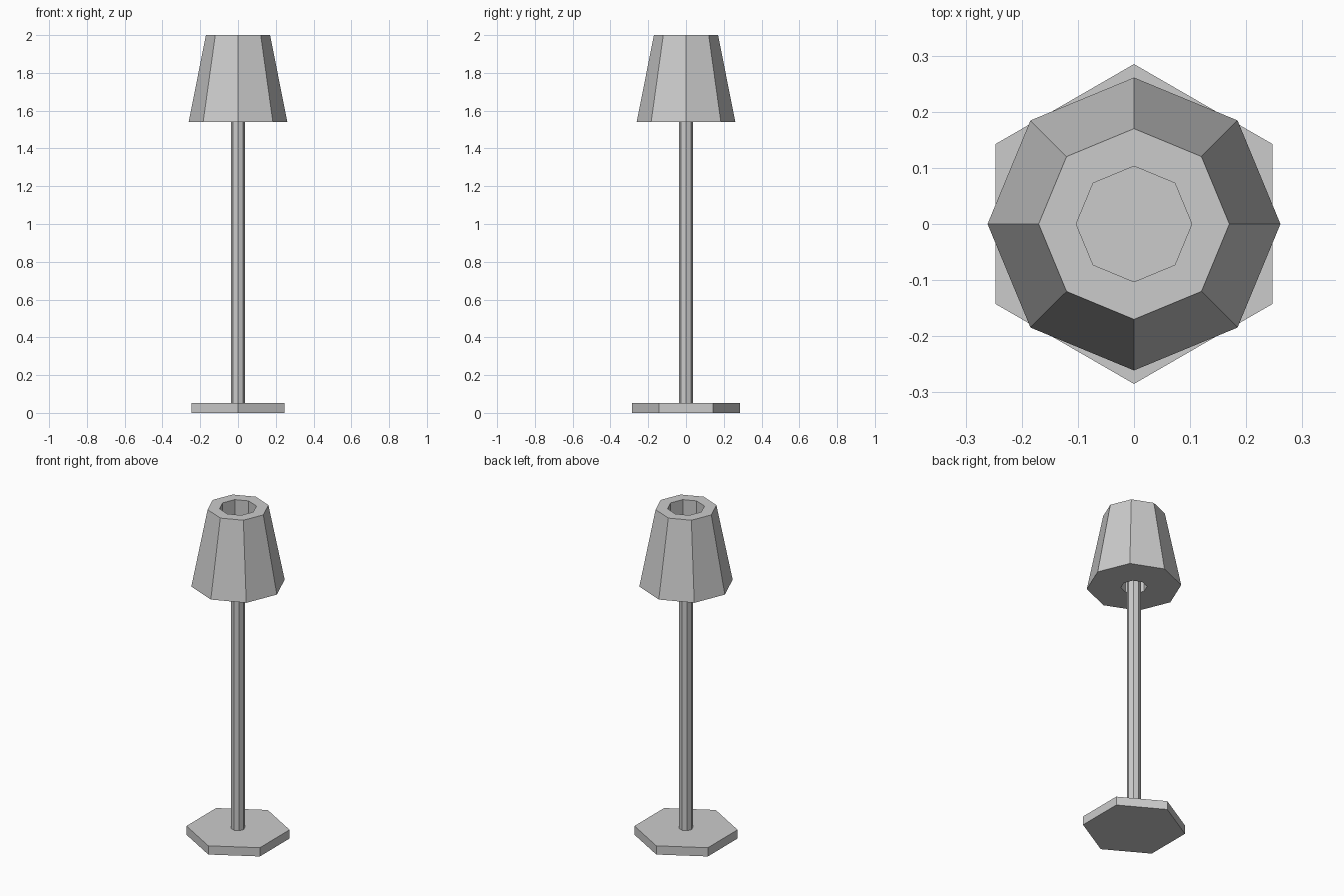
import bpy, bmesh
from math import cos, sin, pi

if "Cube" in bpy.data.objects:
    bpy.data.objects.remove(bpy.data.objects["Cube"])


def lathe(name, sides, profile, turn=0.0):
    """Revolve (radius, z) points into a closed faceted solid, capped at both ends."""
    bm = bmesh.new()
    rings = [[bm.verts.new((r * cos(turn + 2 * pi * i / sides),
                            r * sin(turn + 2 * pi * i / sides), z))
              for i in range(sides)] for r, z in profile]
    for a, b in zip(rings, rings[1:]):
        for i in range(sides):
            j = (i + 1) % sides
            bm.faces.new((a[i], a[j], b[j], b[i]))
    bm.faces.new(rings[0])
    bm.faces.new(rings[-1])
    bmesh.ops.recalc_face_normals(bm, faces=bm.faces)
    mesh = bpy.data.meshes.new(name)
    bm.to_mesh(mesh)
    bm.free()
    obj = bpy.data.objects.new(name, mesh)
    bpy.context.collection.objects.link(obj)
    return obj


# Hexagonal foot with corners on the y axis
lathe("base", 6, [(0.285, 0), (0.285, 0.053)], pi / 2)

# Slim octagonal pole, ending inside the shade
lathe("pole", 8, [(0.038, 0.05), (0.038, 1.68)])

# Tapered shade: lower socket, outer wall, rim and upper well
lathe("shade", 8, [(0.072, 1.68), (0.072, 1.54), (0.261, 1.54),
                   (0.17, 2.0), (0.103, 2.0), (0.103, 1.74)])
